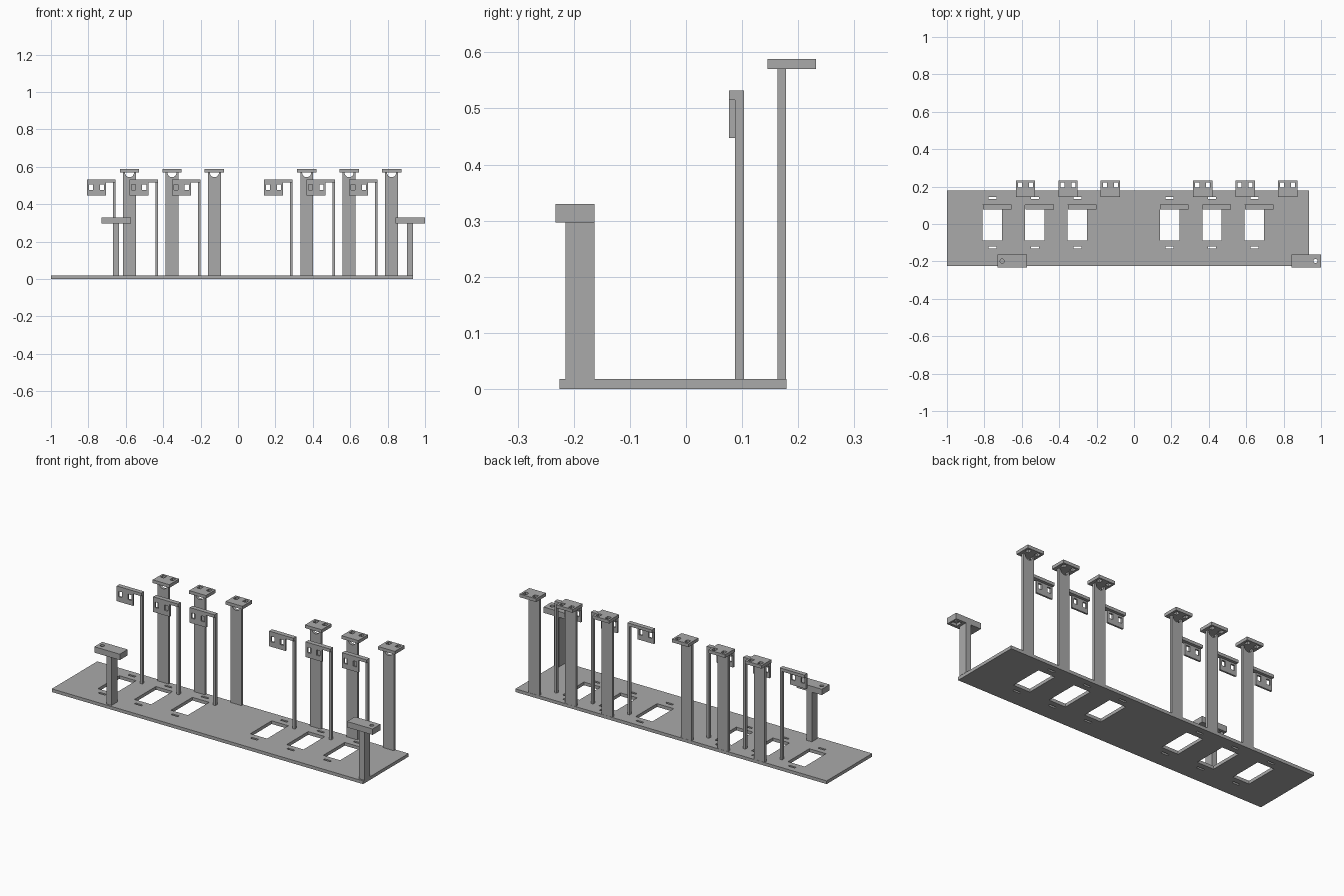
import bpy, bmesh
from mathutils import Matrix, Vector

if "Cube" in bpy.data.objects:
    bpy.data.objects.remove(bpy.data.objects["Cube"], do_unlink=True)

grey = bpy.data.materials.new("plain grey")
grey.use_nodes = True
grey.diffuse_color = (0.4, 0.4, 0.4, 1)
grey.node_tree.nodes["Principled BSDF"].inputs["Base Color"].default_value = (0.4, 0.4, 0.4, 1)


def add_box(bm, x, y, z):
    """Box from (min, max) pairs."""
    mid = Vector([(a + b) / 2 for a, b in (x, y, z)])
    size = Vector([b - a for a, b in (x, y, z)])
    bmesh.ops.create_cube(bm, size=1, matrix=Matrix.Translation(mid) @ Matrix.Diagonal(size).to_4x4())


def add_cylinder(bm, centre, radius, depth, along_y=False):
    turn = Matrix.Rotation(1.5707963, 4, "X") if along_y else Matrix.Identity(4)
    bmesh.ops.create_cone(bm, cap_ends=True, segments=24, radius1=radius, radius2=radius,
                          depth=depth, matrix=Matrix.Translation(centre) @ turn)


def make_object(name, bm):
    mesh = bpy.data.meshes.new(name)
    bm.to_mesh(mesh)
    bm.free()
    mesh.materials.append(grey)
    obj = bpy.data.objects.new(name, mesh)
    bpy.context.collection.objects.link(obj)
    return obj


def cut(obj, bm):
    """Subtract the shapes in bm from obj and bake the result."""
    cutter = make_object("cutter", bm)
    cutter.hide_render = True
    mod = obj.modifiers.new("cut", "BOOLEAN")
    mod.operation, mod.solver, mod.object = "DIFFERENCE", "EXACT", cutter
    graph = bpy.context.evaluated_depsgraph_get()
    baked = bpy.data.meshes.new_from_object(obj.evaluated_get(graph))
    obj.modifiers.clear()
    obj.data = baked
    bpy.data.objects.remove(cutter, do_unlink=True)


def box_object(name, x, y, z):
    bm = bmesh.new()
    add_box(bm, x, y, z)
    return make_object(name, bm)


def around(c, half):
    return (c - half, c + half)


BASE_TOP = 0.018
PITCH = 0.227
stations = [start + i * PITCH for start in (-0.757, 0.19) for i in range(3)]

# Base plate with windows and pairs of slots
base = box_object("base_plate", (-1, 0.935), (-0.225, 0.179), (0, BASE_TOP))
holes = bmesh.new()
for x in stations:
    add_box(holes, around(x, 0.052), (-0.088, 0.102), (-0.1, 0.1))
    for y in (-0.125, 0.139):
        add_box(holes, around(x, 0.021), around(y, 0.006), (-0.1, 0.1))
cut(base, holes)

for n, x in enumerate(stations, 1):
    # Tall rear post with an arched notch under its top plate
    px = x + 0.177
    post = box_object(f"rear_post_{n}", around(px, 0.034), (0.163, 0.178), (BASE_TOP, 0.57))
    notch = bmesh.new()
    add_cylinder(notch, (px, 0.17, 0.568), 0.024, 0.1, along_y=True)
    cut(post, notch)

    # Top plate with two square holes
    top = box_object(f"rear_top_plate_{n}", around(px, 0.052), (0.145, 0.232), (0.57, 0.588))
    holes = bmesh.new()
    for side in (-1, 1):
        add_box(holes, around(px + side * 0.029, 0.011), around(0.208, 0.013), (0.5, 0.7))
    cut(top, holes)

    # Thin post and the arm reaching sideways from it
    box_object(f"thin_post_{n}", (x + 0.088, x + 0.102), (0.087, 0.103), (BASE_TOP, 0.515))
    box_object(f"bracket_arm_{n}", (x - 0.051, x + 0.102), (0.077, 0.103), (0.515, 0.532))

    # Hanging plate with two holes
    plate = box_object(f"bracket_plate_{n}", around(x, 0.051), (0.077, 0.087), (0.447, 0.515))
    holes = bmesh.new()
    for side in (-1, 1):
        add_box(holes, around(x + side * 0.029, 0.011), (0, 0.2), around(0.49, 0.015))
    cut(plate, holes)

# Short front supports with drilled caps
supports = {"right": (-0.652, -0.73, -0.572, -0.705), "left": (0.92, 0.841, 1.0, 0.97)}
for side, (px, x0, x1, hole_x) in supports.items():
    box_object(f"front_post_{side}", around(px, 0.016), (-0.215, -0.163), (BASE_TOP, 0.297))
    cap = box_object(f"front_cap_{side}", (x0, x1), (-0.233, -0.163), (0.297, 0.33))
    holes = bmesh.new()
    add_cylinder(holes, (hole_x, -0.198, 0.31), 0.011, 0.2)
    cut(cap, holes)
    pocket = bmesh.new()
    add_box(pocket, around(hole_x, 0.02), around(-0.198, 0.02), (0.28, 0.312))
    cut(cap, pocket)
